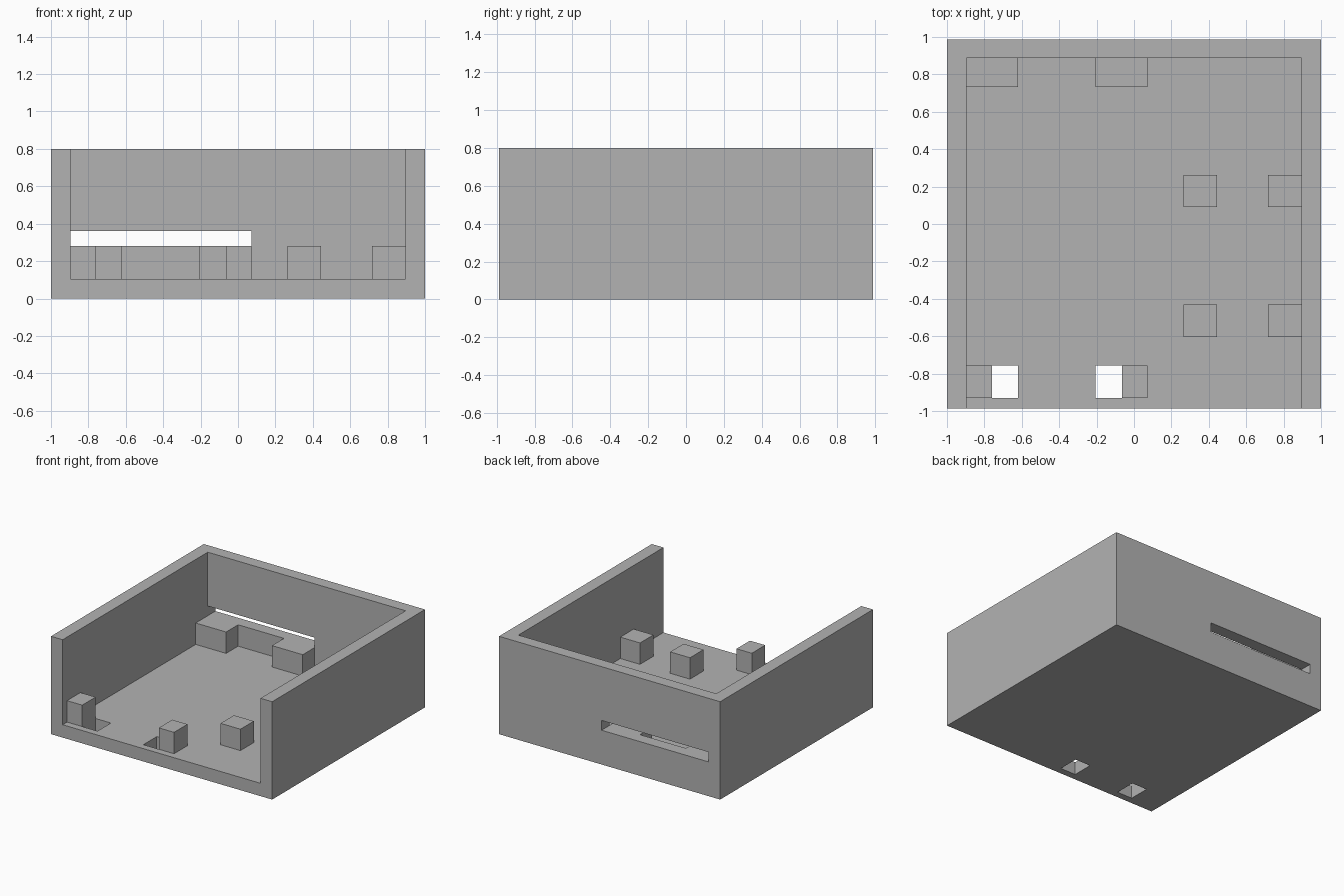
import bpy
import bmesh
from mathutils import Vector

cube = bpy.data.objects.get("Cube")
if cube:
    bpy.data.objects.remove(cube, do_unlink=True)

grey = bpy.data.materials.new("plain grey")
grey.use_nodes = True
GREY = (0.45, 0.45, 0.45, 1.0)
grey.diffuse_color = GREY
grey.node_tree.nodes["Principled BSDF"].inputs["Base Color"].default_value = GREY


def box(name, x, y, z):
    """Box spanning the given (low, high) ranges."""
    mesh = bpy.data.meshes.new(name)
    bm = bmesh.new()
    bmesh.ops.create_cube(bm, size=1)
    for v in bm.verts:
        v.co = Vector(r[v.co[i] > 0] for i, r in enumerate((x, y, z)))
    bm.to_mesh(mesh)
    bm.free()
    mesh.materials.append(grey)
    obj = bpy.data.objects.new(name, mesh)
    bpy.context.collection.objects.link(obj)
    return obj


def cut(target, *ranges):
    """Subtract a box from the target and discard the cutter."""
    cutter = box("cutter", *ranges)
    cutter.hide_render = True
    mod = target.modifiers.new("cut", 'BOOLEAN')
    mod.operation = 'DIFFERENCE'
    mod.solver = 'EXACT'
    mod.object = cutter
    bpy.context.view_layer.objects.active = target
    bpy.ops.object.modifier_apply(modifier=mod.name)
    bpy.data.objects.remove(cutter, do_unlink=True)


DEPTH = 0.987    # half depth of the tray
IN_X = 0.895     # inner side wall
IN_Y = 0.887     # inner back wall
FLOOR, POST_TOP, HEIGHT = 0.105, 0.28, 0.80

# Tray: open at the top and the front
tray = box("tray", (-1, 1), (-DEPTH, DEPTH), (0, HEIGHT))
cut(tray, (-IN_X, IN_X), (-1.2, IN_Y), (FLOOR, 1))

# Slot through the back wall
cut(tray, (-IN_X, 0.073), (0.8, 1.2), (POST_TOP, 0.36))

# Two holes through the floor near the front
FRONT_Y = (-0.93, -0.757)
for hole_x in ((-0.758, -0.62), (-0.205, -0.065)):
    cut(tray, hole_x, FRONT_Y, (-0.2, 0.2))

# Support posts
BACK_Y = (0.732, IN_Y)
LEFT_X, MIDDLE_X = (0.717, IN_X), (0.265, 0.444)
posts = {
    "front_right_post": ((-IN_X, -0.758), FRONT_Y),
    "front_middle_post": ((-0.065, 0.073), FRONT_Y),
    "back_right_post": ((-IN_X, -0.62), BACK_Y),
    "back_middle_post": ((-0.205, 0.073), BACK_Y),
}
for row, y in (("near", (-0.603, -0.43)), ("far", (0.09, 0.263))):
    posts[row + "_left_post"] = (LEFT_X, y)
    posts[row + "_inner_post"] = (MIDDLE_X, y)
for name, (x, y) in posts.items():
    box(name, x, y, (FLOOR, POST_TOP))
